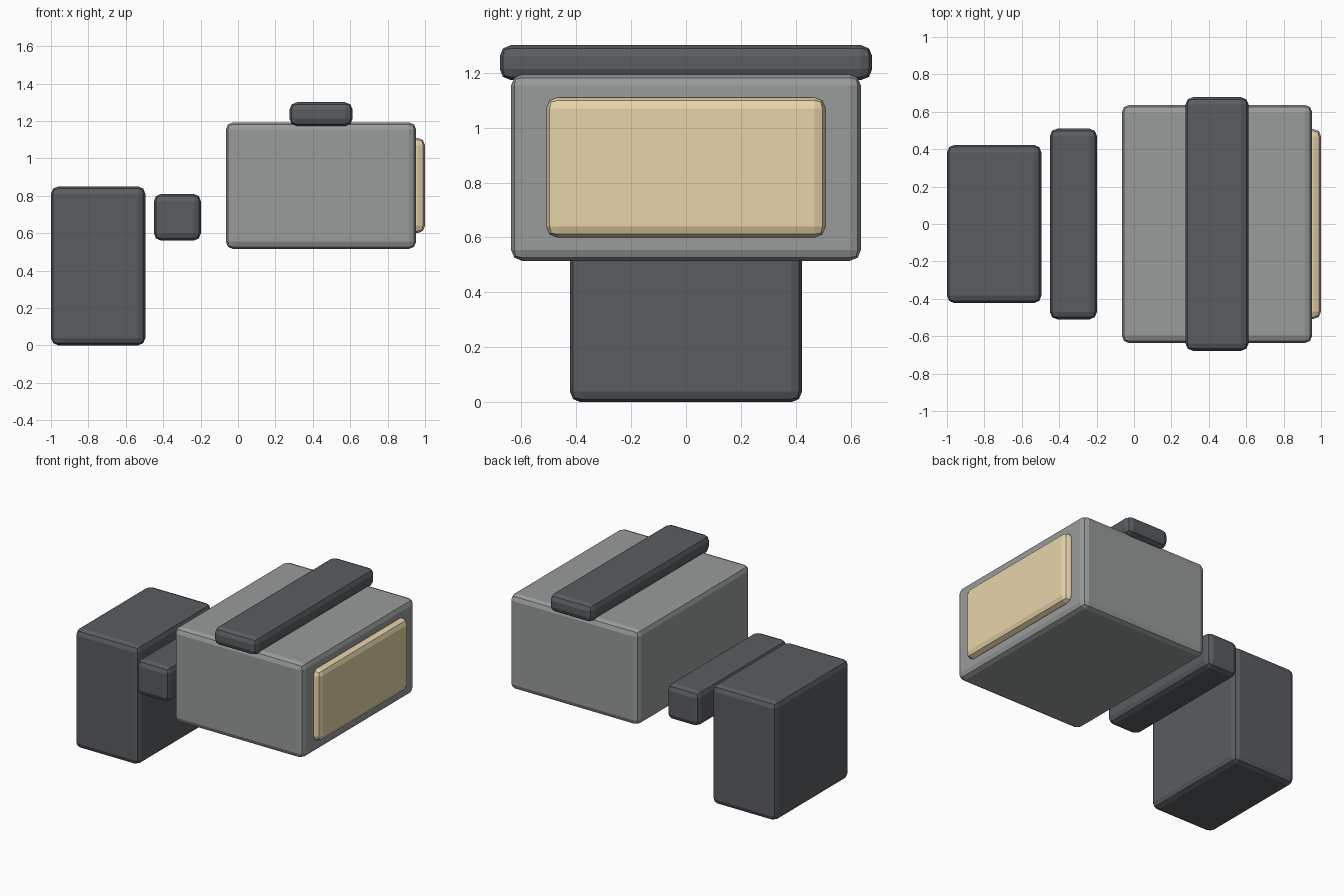
import bpy

if "Cube" in bpy.data.objects:
    bpy.data.objects.remove(bpy.data.objects["Cube"])


def make_material(name, color):
    mat = bpy.data.materials.new(name)
    mat.diffuse_color = (*color, 1.0)
    mat.use_nodes = True
    mat.node_tree.nodes["Principled BSDF"].inputs["Base Color"].default_value = mat.diffuse_color
    return mat


dark = make_material("dark_grey", (0.10, 0.11, 0.12))
grey = make_material("mid_grey", (0.32, 0.33, 0.33))
cream = make_material("cream", (0.80, 0.66, 0.40))


def rounded_box(name, x, half_y, z, mat, bevel=0.04):
    """Box between x and z limits, symmetric in y, with softened edges."""
    bpy.ops.mesh.primitive_cube_add(
        size=1, location=((x[0] + x[1]) / 2, 0, (z[0] + z[1]) / 2))
    obj = bpy.context.object
    obj.name = name
    obj.scale = (x[1] - x[0], 2 * half_y, z[1] - z[0])
    bpy.ops.object.transform_apply(location=False, rotation=False, scale=True)
    mod = obj.modifiers.new("soft_edges", 'BEVEL')
    mod.width = bevel
    mod.segments = 2
    obj.data.materials.append(mat)
    return obj


# Rear mounting block and the arm bar beside it
rounded_box("mounting_block", (-1.0, -0.495), 0.423, (0.0, 0.85), dark)
rounded_box("arm_bar", (-0.45, -0.198), 0.51, (0.56, 0.81), dark)

# Lamp housing with a cap strip across the top
rounded_box("housing", (-0.065, 0.953), 0.637, (0.515, 1.193), grey)
rounded_box("top_strip", (0.275, 0.613), 0.678, (1.173, 1.30), dark)

# Light panel set into the right face
rounded_box("light_panel", (0.90, 1.0), 0.508, (0.60, 1.11), cream)
